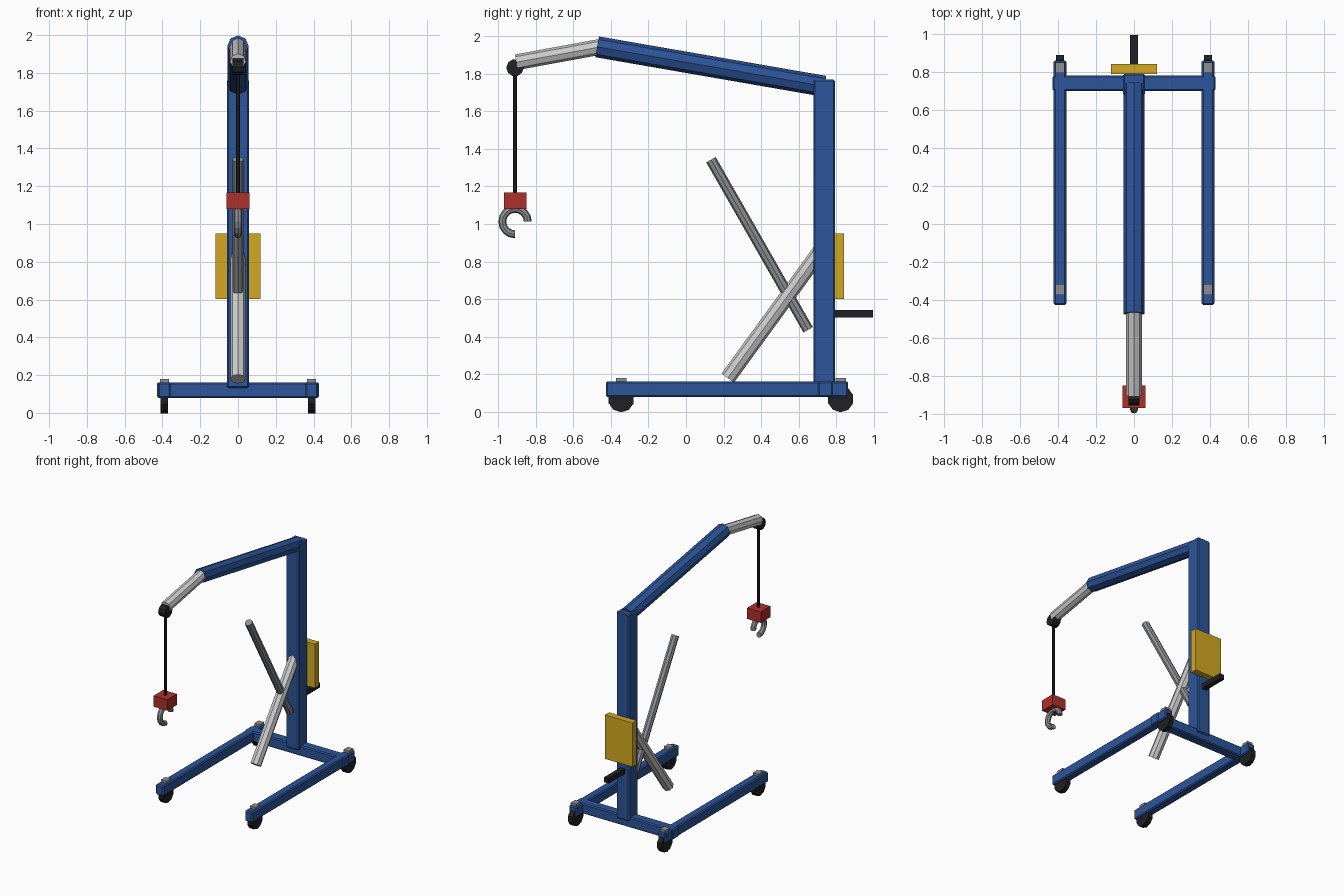
import bpy, bmesh, math
from mathutils import Vector, Matrix

if "Cube" in bpy.data.objects:
    bpy.data.objects.remove(bpy.data.objects["Cube"])


def material(name, r, g, b):
    m = bpy.data.materials.new(name)
    m.diffuse_color = (r, g, b, 1)
    m.use_nodes = True
    m.node_tree.nodes["Principled BSDF"].inputs["Base Color"].default_value = m.diffuse_color
    return m


BLUE = material("blue paint", 0.025, 0.09, 0.32)
YELLOW = material("yellow paint", 0.65, 0.4, 0.015)
RED = material("red paint", 0.42, 0.03, 0.025)
BLACK = material("black rubber", 0.015, 0.015, 0.017)
STEEL = material("light steel", 0.6, 0.61, 0.63)
DARK_STEEL = material("dark steel", 0.27, 0.28, 0.3)


def finish(name, bm, mat):
    me = bpy.data.meshes.new(name)
    bm.normal_update()
    bm.to_mesh(me)
    bm.free()
    me.materials.append(mat)
    ob = bpy.data.objects.new(name, me)
    bpy.context.collection.objects.link(ob)
    return ob


def box(name, x, y, z, mat, bevel=0.0):
    """Box from (min, max) ranges, with optional chamfered edges."""
    bm = bmesh.new()
    size = [b - a for a, b in (x, y, z)]
    mid = [(a + b) / 2 for a, b in (x, y, z)]
    bmesh.ops.create_cube(bm, size=1, matrix=Matrix.Translation(mid) @ Matrix.Diagonal((*size, 1)))
    if bevel:
        bmesh.ops.bevel(bm, geom=bm.edges[:], offset=bevel, segments=1, affect='EDGES')
    return finish(name, bm, mat)


def rod(name, a, b, radius, mat, sides=8, turn=0.0):
    """Flat-sided cylinder between two points."""
    a, b = Vector(a), Vector(b)
    d = b - a
    rot = Vector((0, 0, 1)).rotation_difference(d.normalized()).to_matrix().to_4x4()
    bm = bmesh.new()
    bmesh.ops.create_cone(bm, cap_ends=True, segments=sides, radius1=radius, radius2=radius,
                          depth=d.length,
                          matrix=Matrix.Translation((a + b) / 2) @ rot @ Matrix.Rotation(turn, 4, 'Z'))
    return finish(name, bm, mat)


def hook(name, center, major, minor, steps, sides, mat):
    """Three-quarter ring in the yz plane, open at the lower rear."""
    bm = bmesh.new()
    rings = []
    for i in range(steps + 1):
        t = math.radians(270) * i / steps
        ring = []
        for j in range(sides):
            p = 2 * math.pi * j / sides
            r = major + minor * math.cos(p)
            ring.append(bm.verts.new((center[0] + minor * math.sin(p),
                                      center[1] + r * math.cos(t),
                                      center[2] + r * math.sin(t))))
        rings.append(ring)
    for r0, r1 in zip(rings, rings[1:]):
        for j in range(sides):
            k = (j + 1) % sides
            bm.faces.new((r0[j], r0[k], r1[k], r1[j]))
    bm.faces.new(rings[0])
    bm.faces.new(rings[-1])
    bmesh.ops.recalc_face_normals(bm, faces=bm.faces[:])
    return finish(name, bm, mat)


# Base frame: legs, casters and cross beam
for side, s in (("left", -1), ("right", 1)):
    cx = s * 0.39
    box(f"{side}_leg", (cx - 0.033, cx + 0.033), (-0.427, 0.863), (0.08, 0.162), BLUE, 0.008)
    for end, cy in (("front", -0.345), ("rear", 0.823)):
        rod(f"{end}_{side}_wheel", (cx - 0.02, cy, 0.068), (cx + 0.02, cy, 0.068), 0.07,
            BLACK, 10, math.pi / 10)
        box(f"{end}_{side}_caster_plate", (cx - 0.024, cx + 0.024), (cy - 0.028, cy + 0.028),
            (0.125, 0.18), DARK_STEEL)
box("cross_beam", (-0.43, 0.43), (0.702, 0.782), (0.08, 0.162), BLUE, 0.008)

# Mast and boom
box("mast", (-0.057, 0.057), (0.678, 0.793), (0.132, 1.768), BLUE, 0.008)
rod("boom", (0, 0.737, 1.733), (0, -0.473, 1.943), 0.056, BLUE)
rod("boom_extension", (0, -0.46, 1.942), (0, -0.903, 1.861), 0.042, STEEL)

# Lifting ram and brace
rod("ram_cylinder", (0, 0.222, 0.18), (0, 0.725, 0.87), 0.041, STEEL)
rod("ram_piston", (0, 0.65, 0.437), (0, 0.133, 1.342), 0.029, DARK_STEEL)

# Rope, pulley and hook
rod("pulley", (-0.03, -0.91, 1.832), (0.03, -0.91, 1.832), 0.046, BLACK, 10)
rod("rope", (0, -0.91, 1.12), (0, -0.91, 1.832), 0.011, BLACK)
box("hook_block", (-0.06, 0.06), (-0.97, -0.85), (1.08, 1.167), RED)
hook("hook", (0, -0.91, 1.013), 0.068, 0.021, 12, 8, DARK_STEEL)

# Rear control panel and pump handle
box("control_panel", (-0.12, 0.12), (0.79, 0.842), (0.602, 0.95), YELLOW)
box("pump_handle", (-0.02, 0.02), (0.78, 0.996), (0.502, 0.542), BLACK)
